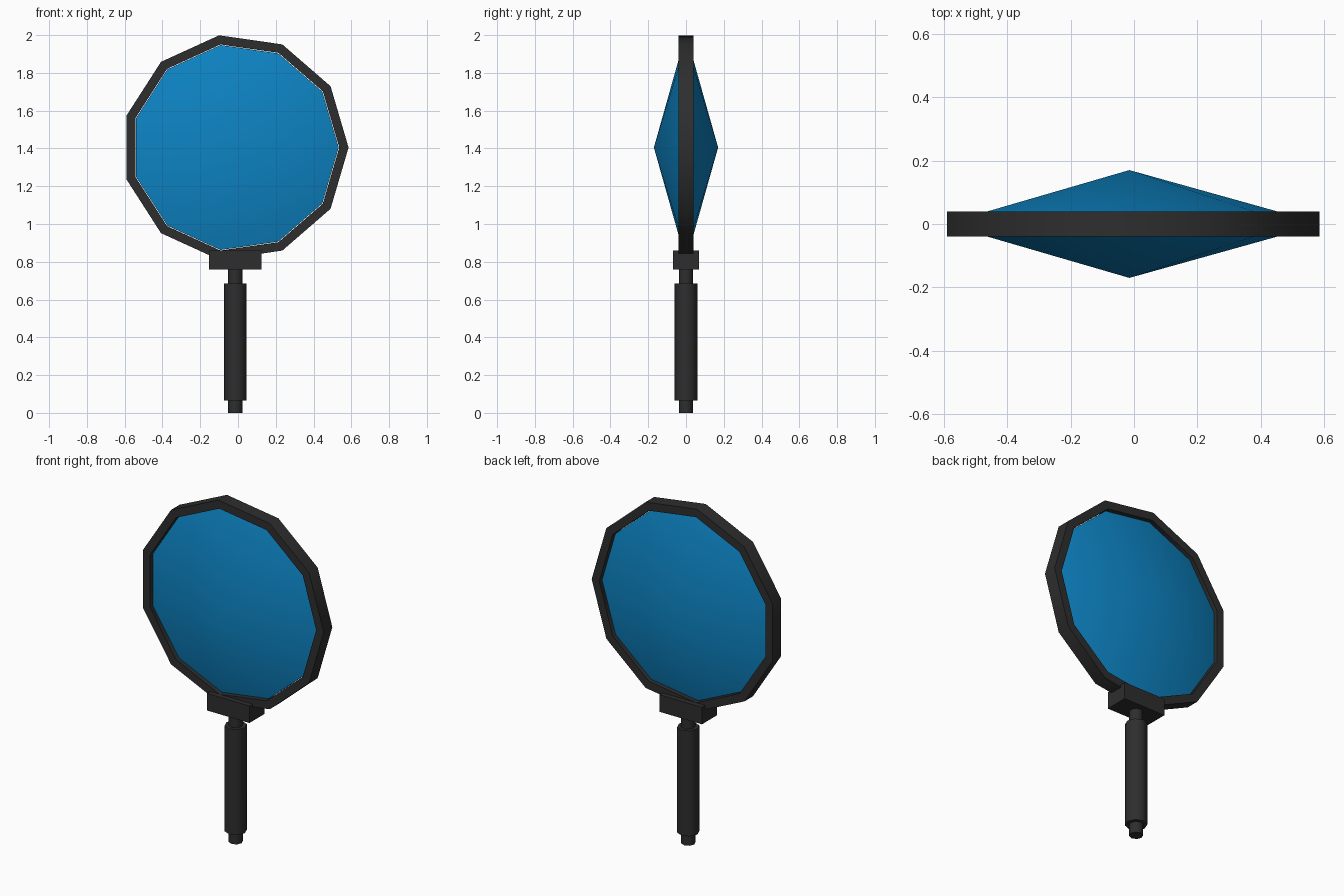
import bpy, bmesh, math

if "Cube" in bpy.data.objects:
    bpy.data.objects.remove(bpy.data.objects["Cube"])

CX, CZ = -0.0147, 1.405   # lens centre; the handle shares its x
SIDES = 11


def mat(name, rgb):
    m = bpy.data.materials.new(name)
    m.diffuse_color = (*rgb, 1)
    m.use_nodes = True
    m.node_tree.nodes["Principled BSDF"].inputs["Base Color"].default_value = m.diffuse_color
    return m


BLACK = mat("dark grey plastic", (0.027, 0.027, 0.027))
BLUE = mat("blue glass", (0.004, 0.23, 0.55))


def finish(name, bm, material, angle=None):
    bmesh.ops.recalc_face_normals(bm, faces=bm.faces)
    me = bpy.data.meshes.new(name)
    bm.to_mesh(me)
    bm.free()
    me.materials.append(material)
    ob = bpy.data.objects.new(name, me)
    bpy.context.collection.objects.link(ob)
    if angle:
        bpy.ops.object.select_all(action='DESELECT')
        ob.select_set(True)
        bpy.context.view_layer.objects.active = ob
        bpy.ops.object.shade_smooth_by_angle(angle=math.radians(angle))
    return ob


def lathe(name, profile, material, closed, angle):
    """Revolve (radius, y) points round the lens axis."""
    bm = bmesh.new()
    rings = []
    for r, y in profile:
        if r == 0:
            rings.append([bm.verts.new((CX, y, CZ))] * SIDES)
        else:
            rings.append([bm.verts.new((CX + r * math.cos(math.tau * i / SIDES), y,
                                        CZ + r * math.sin(math.tau * i / SIDES)))
                          for i in range(SIDES)])
    pairs = list(zip(rings, rings[1:]))
    if closed:
        pairs.append((rings[-1], rings[0]))
    for a, b in pairs:
        for i in range(SIDES):
            j = (i + 1) % SIDES
            bm.faces.new(list(dict.fromkeys((a[i], a[j], b[j], b[i]))))
    return finish(name, bm, material, angle)


def rod(name, radius, z0, z1):
    """Upright octagonal bar."""
    bm = bmesh.new()
    bmesh.ops.create_cone(bm, cap_ends=True, segments=8, radius1=radius,
                          radius2=radius, depth=z1 - z0)
    bmesh.ops.translate(bm, verts=bm.verts, vec=(CX, 0, (z0 + z1) / 2))
    return finish(name, bm, BLACK, 50)


# Rim and pointed double lens
lathe("rim", [(0.6, -0.04), (0.6, 0.04), (0.551, 0.04), (0.551, -0.04)], BLACK, True, 40)
lathe("lens", [(0, -0.17), (0.548, -0.017), (0.548, 0.017), (0, 0.17)], BLUE, False, 40)

# Handle: inner rod and thicker grip
rod("handle_rod", 0.038, 0.0, 0.78)
rod("grip", 0.06, 0.065, 0.685)

# Block joining rim and handle
bm = bmesh.new()
bmesh.ops.create_cube(bm, size=1)
bmesh.ops.scale(bm, verts=bm.verts, vec=(0.276, 0.14, 0.10))
bmesh.ops.translate(bm, verts=bm.verts, vec=(CX, 0, 0.81))
finish("collar_block", bm, BLACK)
